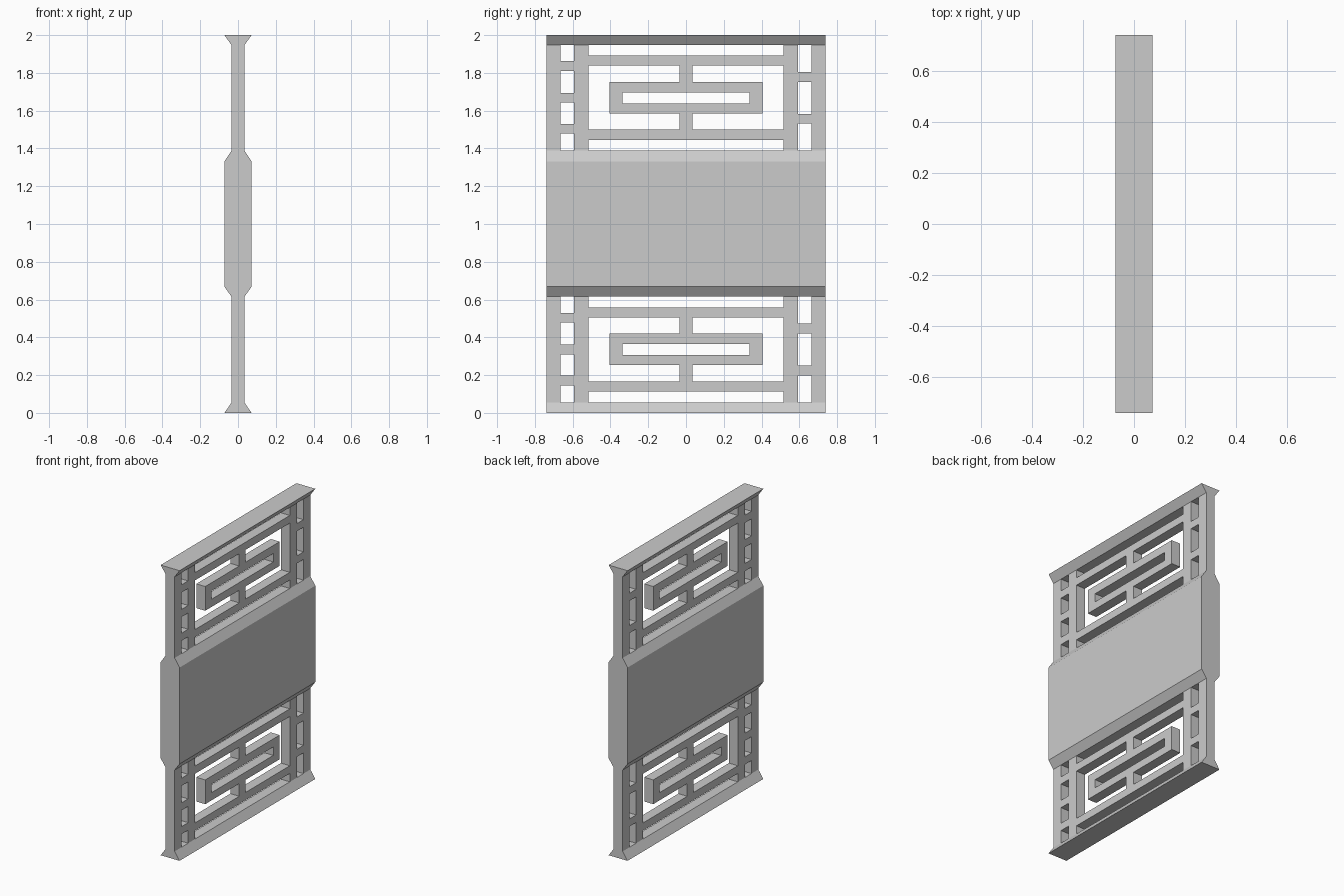
import bpy, bmesh

if "Cube" in bpy.data.objects:
    bpy.data.objects.remove(bpy.data.objects["Cube"])

HALF_Y = 0.739          # half width of the screen
THICK, THIN = 0.072, 0.034   # half depths of rails and lattice
PITCH = 1.333           # height from lower to upper lattice
Z0, Z1 = 0.055, 0.615   # lattice opening between rails


def finish(name, bm):
    bmesh.ops.recalc_face_normals(bm, faces=bm.faces)
    mesh = bpy.data.meshes.new(name)
    bm.to_mesh(mesh)
    bm.free()
    obj = bpy.data.objects.new(name, mesh)
    bpy.context.collection.objects.link(obj)
    return obj


def rail(name, half_profile):
    """Mirror (x, z) points across x = 0 and extrude along y."""
    pts = half_profile + [(-x, z) for x, z in reversed(half_profile)]
    bm = bmesh.new()
    face = bm.faces.new([bm.verts.new((x, -HALF_Y, z)) for x, z in pts])
    ext = bmesh.ops.extrude_face_region(bm, geom=[face])
    verts = [g for g in ext["geom"] if isinstance(g, bmesh.types.BMVert)]
    bmesh.ops.translate(bm, verts=verts, vec=(0, 2 * HALF_Y, 0))
    return finish(name, bm)


# Solid rails: foot, central board and cap
rail("bottom_rail", [(THICK, 0), (THIN, Z0)])
rail("centre_board", [(THIN, Z1), (THICK, 0.668), (THICK, 1.332), (THIN, Z0 + PITCH)])
rail("top_rail", [(THIN, 1.947), (THICK, 2)])

# Lattice bars as rectangles (y0, y1, z0, z1)
P0, P1, P2 = 0.516, 0.592, 0.665   # post edges
bars = []
for a, b in [(P0, P1), (P2, HALF_Y)]:                      # posts
    bars += [(a, b, Z0, Z1), (-b, -a, Z0, Z1)]
for z in (0.145, 0.309, 0.478):                            # left rungs
    bars.append((-P2, -P1, z, z + 0.052))
for z in (0.198, 0.420):                                   # right rungs
    bars.append((P1, P2, z, z + 0.052))
for z in (0.113, 0.505):                                   # long bars
    bars.append((-P0, P0, z, z + 0.053))
for z, w in ((0.166, 0.087), (0.420, 0.085)):              # short links
    bars.append((-0.035, 0.035, z, z + w))
for a, b in ((0.253, 0.306), (0.364, 0.420)):              # ring top and bottom
    bars.append((-0.405, 0.405, a, b))
for a, b in ((-0.405, -0.336), (0.336, 0.405)):            # ring sides
    bars.append((a, b, 0.306, 0.364))

# One connected sheet: fill grid cells covered by any bar
ys = sorted({round(v, 4) for r in bars for v in r[:2]})
zs = sorted({round(v, 4) for r in bars for v in r[2:]})
bm = bmesh.new()
for a, b in zip(ys, ys[1:]):
    for c, d in zip(zs, zs[1:]):
        y, z = (a + b) / 2, (c + d) / 2
        if any(r[0] < y < r[1] and r[2] < z < r[3] for r in bars):
            bm.faces.new([bm.verts.new((0, p, q))
                          for p, q in ((a, c), (b, c), (b, d), (a, d))])
bmesh.ops.remove_doubles(bm, verts=bm.verts, dist=0.0002)
lower = finish("lower_lattice", bm)
upper = bpy.data.objects.new("upper_lattice", lower.data)
bpy.context.collection.objects.link(upper)
upper.location.z = PITCH
for obj in (lower, upper):
    mod = obj.modifiers.new("depth", 'SOLIDIFY')
    mod.thickness = 2 * THIN
    mod.offset = 0
